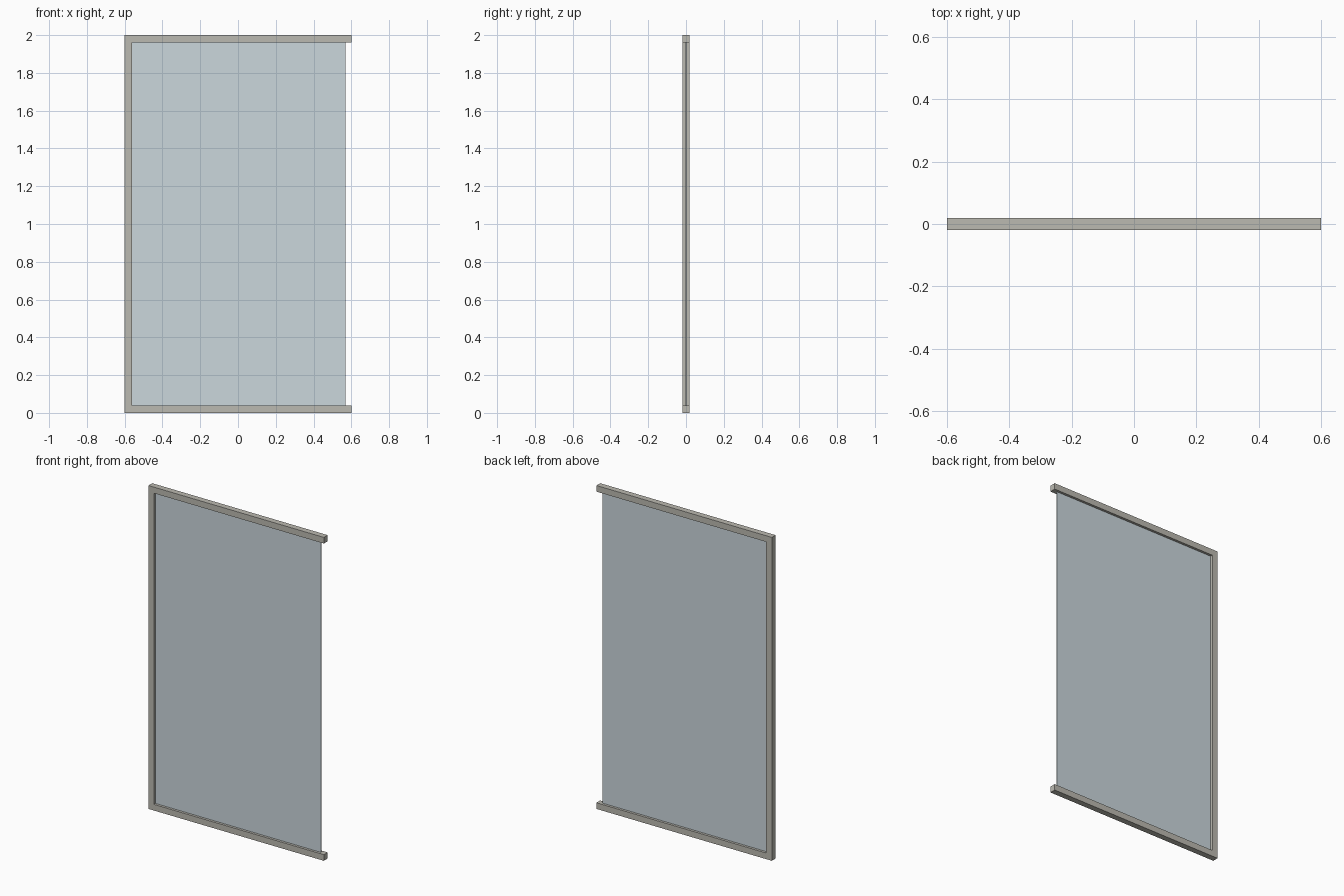
import bpy, bmesh

if "Cube" in bpy.data.objects:
    bpy.data.objects.remove(bpy.data.objects["Cube"])

W, H, D, T = 0.6, 2.0, 0.037, 0.038   # half width, height, depth, bar width


def material(name, color):
    m = bpy.data.materials.new(name)
    m.diffuse_color = color
    m.use_nodes = True
    m.node_tree.nodes["Principled BSDF"].inputs["Base Color"].default_value = m.diffuse_color
    return m


def extrude_profile(name, points, depth, mat):
    """Extrude an x/z outline along y, centred on y = 0."""
    bm = bmesh.new()
    face = bm.faces.new([bm.verts.new((x, -depth / 2, z)) for x, z in points])
    ext = bmesh.ops.extrude_face_region(bm, geom=[face])
    verts = [g for g in ext["geom"] if isinstance(g, bmesh.types.BMVert)]
    bmesh.ops.translate(bm, verts=verts, vec=(0, depth, 0))
    bmesh.ops.recalc_face_normals(bm, faces=bm.faces)
    me = bpy.data.meshes.new(name)
    bm.to_mesh(me)
    bm.free()
    me.materials.append(mat)
    ob = bpy.data.objects.new(name, me)
    bpy.context.collection.objects.link(ob)
    return ob


frame_mat = material("frame_metal", (0.50, 0.49, 0.44, 1))
glass_mat = material("glass", (0.60, 0.68, 0.72, 1))

# C-shaped frame: bottom rail, left stile, top rail; open on the right
extrude_profile("frame", [
    (-W, 0), (W, 0), (W, T), (-W + T, T),
    (-W + T, H - T), (W, H - T), (W, H), (-W, H)], D, frame_mat)

# Glass pane let slightly into the frame
g = 0.57
extrude_profile("glass_pane", [
    (-g, 0.03), (g, 0.03), (g, H - 0.03), (-g, H - 0.03)], 0.006, glass_mat)
